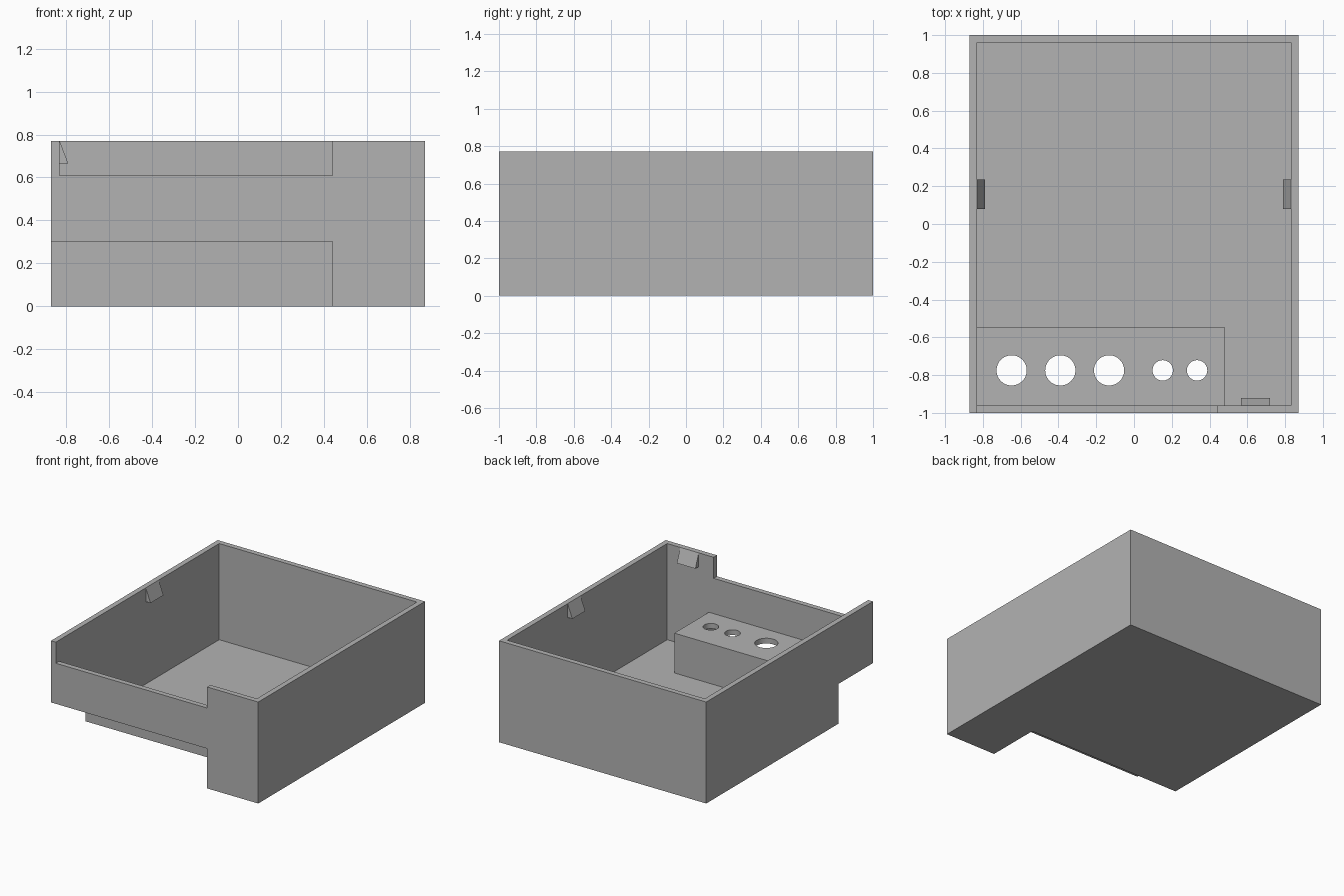
import bpy, bmesh
from math import pi
from mathutils import Matrix, Vector

cube = bpy.data.objects.get("Cube")
if cube:
    bpy.data.objects.remove(cube, do_unlink=True)

W, D, H, T = 0.87, 1.0, 0.77, 0.04   # half width, half depth, height, wall
STEP_X, STEP_Y, STEP_Z = 0.44, -0.585, 0.302   # extents of the underside recess
EPS = 0.05

grey = bpy.data.materials.new("plain grey")
grey.use_nodes = True
colour = (0.45, 0.45, 0.45, 1)
grey.diffuse_color = colour
grey.node_tree.nodes["Principled BSDF"].inputs["Base Color"].default_value = colour


def add_object(name, bm):
    mesh = bpy.data.meshes.new(name)
    bmesh.ops.recalc_face_normals(bm, faces=bm.faces)
    bm.to_mesh(mesh)
    bm.free()
    mesh.materials.append(grey)
    ob = bpy.data.objects.new(name, mesh)
    bpy.context.collection.objects.link(ob)
    return ob


def box(name, lo, hi):
    lo, hi = Vector(lo), Vector(hi)
    bm = bmesh.new()
    bmesh.ops.create_cube(bm, size=1, matrix=Matrix.Translation((lo + hi) / 2)
                          @ Matrix.Diagonal((*(hi - lo), 1)))
    return add_object(name, bm)


def cylinder(name, x, y, z, radius, depth):
    bm = bmesh.new()
    bmesh.ops.create_cone(bm, cap_ends=True, segments=48, radius1=radius,
                          radius2=radius, depth=depth,
                          matrix=Matrix.Translation((x, y, z)))
    return add_object(name, bm)


def combine(target, tool, operation):
    """Apply an exact boolean and discard the tool."""
    mod = target.modifiers.new("combine", "BOOLEAN")
    mod.operation, mod.object, mod.solver = operation, tool, "EXACT"
    bpy.context.view_layer.objects.active = target
    bpy.ops.object.modifier_apply(modifier=mod.name)
    bpy.data.objects.remove(tool, do_unlink=True)


# Open tray
tray = box("tray", (-W, -D, 0), (W, D, H))
combine(tray, box("cavity", (T - W, T - D, T), (W - T, D - T, H + EPS)), "DIFFERENCE")

# Raised shelf inside, hollow from below and open to the front and one side
combine(tray, box("shelf", (-W + T / 2, -D + T / 2, T / 2),
                  (STEP_X + T, STEP_Y + T, STEP_Z + T)), "UNION")
combine(tray, box("recess", (-W - EPS, -D - EPS, -EPS), (STEP_X, STEP_Y, STEP_Z)),
        "DIFFERENCE")

# Lowered front rim
combine(tray, box("rim_notch", (T - W, -D - EPS, 0.61), (STEP_X, -D + T + 0.01, H + EPS)),
        "DIFFERENCE")

# Round openings through the shelf
for x, radius in ((-0.648, 0.08), (-0.39, 0.08), (-0.132, 0.08), (0.152, 0.054), (0.334, 0.054)):
    combine(tray, cylinder("hole", x, -0.775, STEP_Z + T / 2, radius, 0.2), "DIFFERENCE")

bpy.context.view_layer.objects.active = tray
tray.select_set(True)
bpy.ops.object.shade_smooth_by_angle(angle=pi / 6)


# Wedge-shaped snap catches on the inner walls, pointing along local +x
def catch(name, location, angle):
    bm = bmesh.new()
    profile = ((0, H), (T, 0.665), (0, 0.665))
    face = bm.faces.new([bm.verts.new((x, -0.0775, z)) for x, z in profile])
    ext = bmesh.ops.extrude_face_region(bm, geom=[face])["geom"]
    bmesh.ops.translate(bm, vec=(0, 0.155, 0),
                        verts=[v for v in ext if isinstance(v, bmesh.types.BMVert)])
    ob = add_object(name, bm)
    ob.location, ob.rotation_euler.z = location, angle


catch("right_catch", (T - W, 0.157, 0), 0)
catch("left_catch", (W - T, 0.157, 0), pi)
catch("front_catch", (0.643, T - D, 0), pi / 2)
